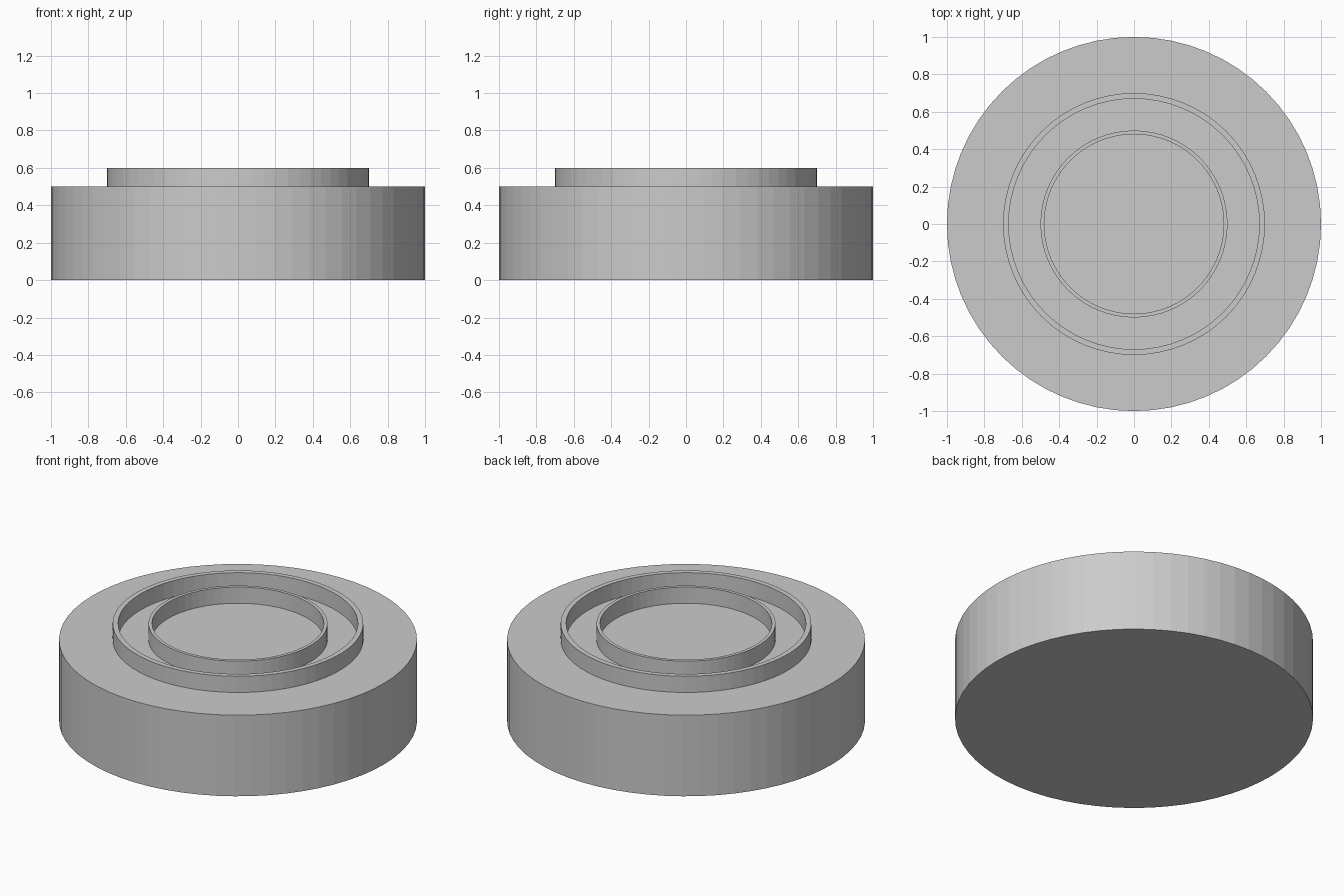
import bpy
import math

SEGMENTS = 64

cube = bpy.data.objects.get("Cube")
if cube:
    bpy.data.objects.remove(cube, do_unlink=True)

# Single plain grey
grey = bpy.data.materials.new("plain_grey")
grey.use_nodes = True
colour = (0.6, 0.6, 0.6, 1.0)
grey.diffuse_color = colour
grey.node_tree.nodes["Principled BSDF"].inputs["Base Color"].default_value = colour


def add_object(name, verts, faces):
    mesh = bpy.data.meshes.new(name)
    mesh.from_pydata(verts, [], faces)
    mesh.materials.append(grey)
    obj = bpy.data.objects.new(name, mesh)
    bpy.context.collection.objects.link(obj)
    return obj


def circle(radius, z):
    step = 2 * math.pi / SEGMENTS
    return [(radius * math.cos(i * step), radius * math.sin(i * step), z)
            for i in range(SEGMENTS)]


def bridge(a, b):
    """Quads joining circle number a to circle number b."""
    n = SEGMENTS
    return [(a * n + i, a * n + (i + 1) % n, b * n + (i + 1) % n, b * n + i)
            for i in range(n)]


def disc(name, radius, bottom, top):
    verts = circle(radius, bottom) + circle(radius, top)
    caps = [tuple(reversed(range(SEGMENTS))),
            tuple(range(SEGMENTS, 2 * SEGMENTS))]
    return add_object(name, verts, bridge(0, 1) + caps)


def ring(name, outer, inner, bottom, top):
    profile = [(outer, bottom), (outer, top), (inner, top), (inner, bottom)]
    verts = [v for r, z in profile for v in circle(r, z)]
    faces = [f for k in range(len(profile))
             for f in bridge(k, (k + 1) % len(profile))]
    return add_object(name, verts, faces)


# Thick round body with two thin raised rims
BODY_TOP = 0.5
RIM_TOP = 0.6
disc("body", 1.0, 0.0, BODY_TOP)
ring("outer_rim", 0.7, 0.67, BODY_TOP, RIM_TOP)
ring("inner_rim", 0.5, 0.48, BODY_TOP, RIM_TOP)
